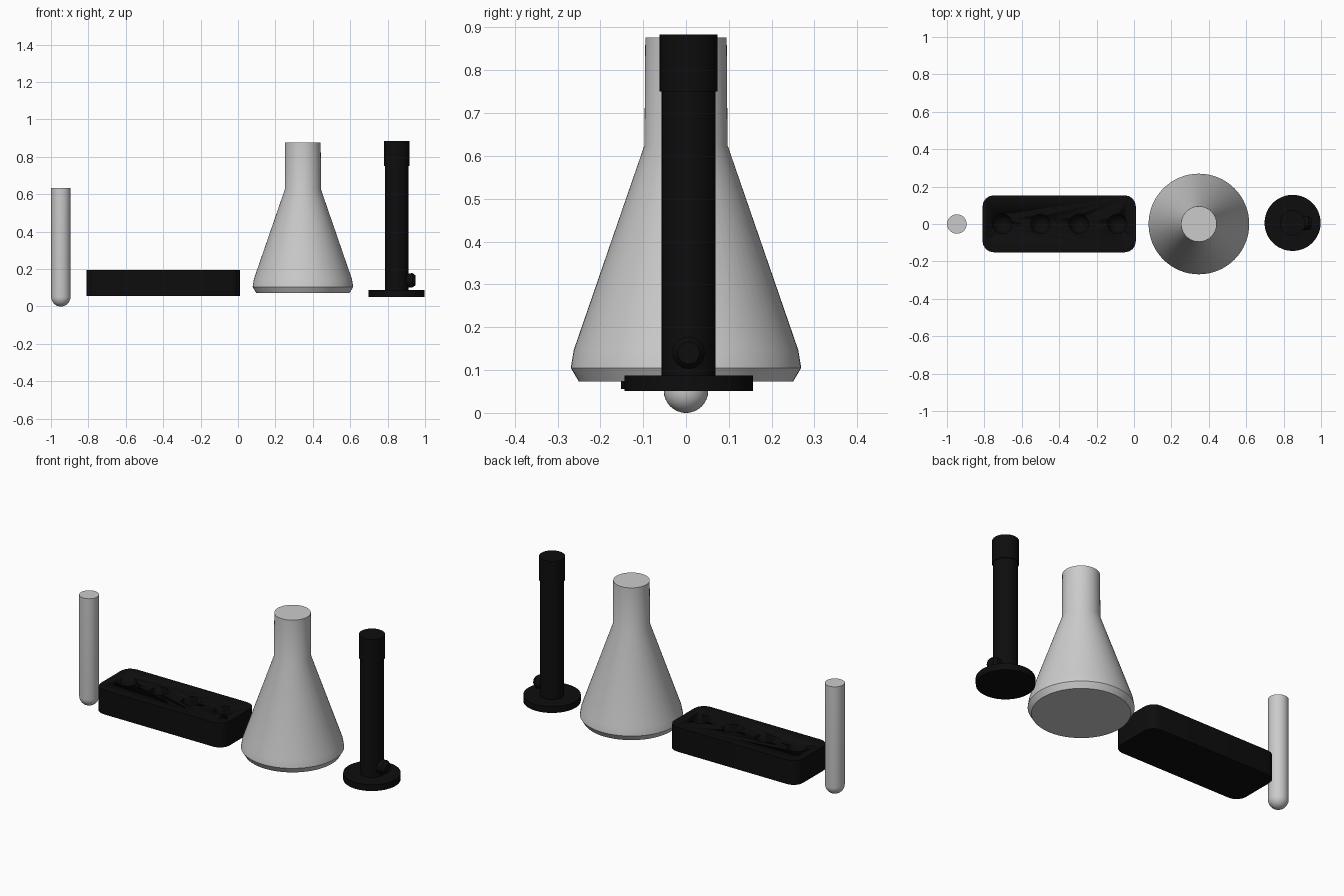
import bpy, bmesh, math
from mathutils import Matrix

if "Cube" in bpy.data.objects:
    bpy.data.objects.remove(bpy.data.objects["Cube"], do_unlink=True)


def material(name, value):
    m = bpy.data.materials.new(name)
    m.use_nodes = True
    colour = (value, value, value, 1)
    m.diffuse_color = colour
    m.node_tree.nodes["Principled BSDF"].inputs["Base Color"].default_value = colour
    return m


glass = material("pale_grey_glass", 0.6)
black = material("black_plastic", 0.004)


def finish(bm, name, mat, loc):
    bmesh.ops.recalc_face_normals(bm, faces=bm.faces)
    mesh = bpy.data.meshes.new(name)
    bm.to_mesh(mesh)
    bm.free()
    ob = bpy.data.objects.new(name, mesh)
    ob.location = loc
    bpy.context.collection.objects.link(ob)
    mesh.materials.append(mat)
    bpy.ops.object.select_all(action="DESELECT")
    ob.select_set(True)
    bpy.context.view_layer.objects.active = ob
    bpy.ops.object.shade_smooth_by_angle(angle=math.radians(35))
    return ob


def lathe(name, profile, mat, loc, sides=48, axis="Z"):
    """Spin a (radius, height) profile; open ends are capped."""
    bm = bmesh.new()
    rings = []
    for r, h in profile:
        ring = [bm.verts.new((r * math.cos(a), r * math.sin(a), h))
                for a in (2 * math.pi * i / sides for i in range(sides))]
        rings.append(ring)
    for low, high in zip(rings, rings[1:]):
        for i in range(sides):
            j = (i + 1) % sides
            bm.faces.new((low[i], low[j], high[j], high[i]))
    bm.faces.new(rings[0][::-1])
    bm.faces.new(rings[-1])
    if axis == "X":
        bmesh.ops.rotate(bm, verts=bm.verts, matrix=Matrix.Rotation(math.pi / 2, 3, "Y"))
    return finish(bm, name, mat, loc)


# Test tube with a round bottom
R = 0.052
dome = [(R * math.sin(a), R - R * math.cos(a))
        for a in (math.pi / 2 * k / 8 for k in range(1, 9))]
lathe("test_tube", [(0.003, 0)] + dome + [(R, 0.633)], glass, (-0.947, 0, 0), 32)

# Conical flask
lathe("conical_flask", [(0.25, 0.073), (0.269, 0.105), (0.262, 0.147),
                        (0.097, 0.625), (0.095, 0.876)], glass, (0.347, 0, 0), 64)

# Tube rack: block with rounded upright corners
bm = bmesh.new()
bmesh.ops.create_cube(bm, size=1)
bmesh.ops.scale(bm, verts=bm.verts, vec=(0.82, 0.305, 0.14))
upright = [e for e in bm.edges if abs(e.verts[0].co.z - e.verts[1].co.z) > 0.1]
bmesh.ops.bevel(bm, geom=upright, offset=0.06, segments=4, profile=0.5, affect="EDGES")
rack = finish(bm, "tube_rack", black, (-0.4, 0.001, 0.126))

# Four round-bottomed sockets cut into the rack
for i in range(4):
    cutter = lathe("socket_cutter", [(r, h - 0.01) for r, h in [(0.003, 0)] + dome] + [(R, 0.2)],
                   black, (-0.705 + 0.205 * i, 0.001, 0.095), 32)
    cutter.hide_render = True
    cutter.hide_set(True)
    cut = rack.modifiers.new("socket", "BOOLEAN")
    cut.object = cutter
    cut.operation = "DIFFERENCE"
    cut.solver = "EXACT"
    bpy.ops.object.select_all(action="DESELECT")
    bpy.context.view_layer.objects.active = rack
    rack.select_set(True)
    bpy.ops.object.modifier_apply(modifier=cut.name)
    bpy.data.objects.remove(cutter, do_unlink=True)

# Gas burner: base, barrel, collar and side knob
bx, by = 0.848, 0.006
lathe("burner_base", [(0.15, 0.051), (0.15, 0.087)], black, (bx, by, 0))
lathe("burner_barrel", [(0.063, 0.08), (0.063, 0.76)], black, (bx, by, 0), 32)
lathe("burner_collar", [(0.068, 0.75), (0.068, 0.884)], black, (bx, by, 0), 32)
lathe("burner_knob", [(0.036, 0.03), (0.038, 0.085), (0.026, 0.102)],
      black, (bx, by, 0.14), 16, "X")
